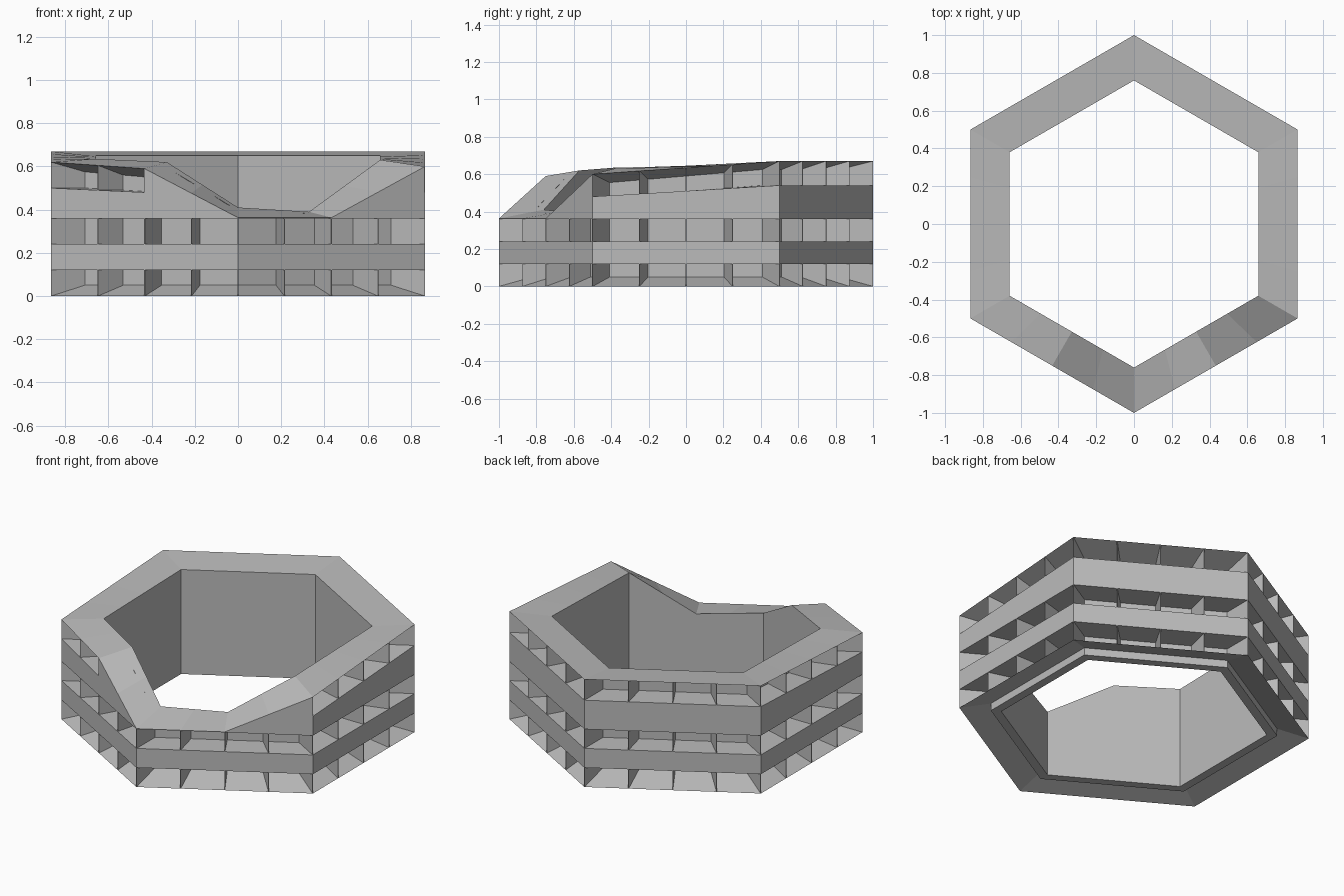
import bpy
import math
from mathutils import Vector

if "Cube" in bpy.data.objects:
    bpy.data.objects.remove(bpy.data.objects["Cube"])

CORE, HOLE = 0.82, 0.76      # cell back wall and inner hole, relative to the outer hexagon

stone = bpy.data.materials.new("stone_grey")
stone.diffuse_color = (0.5, 0.5, 0.5, 1)
stone.use_nodes = True
stone.node_tree.nodes["Principled BSDF"].inputs["Base Color"].default_value = stone.diffuse_color

# Quarter-side station: outer rim height, inner rim height, upper shelf height
KEYS = {0: (0.60, 0.63, 0.48), 4: (0.67, 0.65, 0.54), 12: (0.67, 0.65, 0.54),
        16: (0.62, 0.635, 0.50), 18: (0.59, 0.62, 0.48), 20: (0.363, 0.41, 0.36),
        22: (0.363, 0.39, 0.36), 24: (0.60, 0.63, 0.48)}


def heights(k):
    names = sorted(KEYS)
    for a, b in zip(names, names[1:]):
        if a <= k <= b:
            t = (k - a) / (b - a)
            return [u + (v - u) * t for u, v in zip(KEYS[a], KEYS[b])]


def corner(i):
    a = math.radians(-30 + 60 * i)
    return Vector((math.cos(a), math.sin(a), 0))


def point(k, r, z):
    side, q = divmod(k, 4)
    p = corner(side).lerp(corner(side + 1), q / 4) * r
    return (p.x, p.y, z)


def make(name, verts, faces):
    mesh = bpy.data.meshes.new(name)
    mesh.from_pydata(verts, [], faces)
    mesh.materials.append(stone)
    obj = bpy.data.objects.new(name, mesh)
    bpy.context.collection.objects.link(obj)
    return obj


def sweep(name, first, last, profile):
    """Loft a radius/height profile through the hexagon stations."""
    verts, faces = [], []
    for k in range(first, last + 1):
        pts = profile(*heights(k))
        n = len(pts)
        verts += [point(k, r, z) for r, z in pts]
    for i in range(last - first):
        for j in range(n - 1):
            a = i * n + j
            faces.append((a, a + n, a + n + 1, a + 1))
    return make(name, verts, faces)


def fins(name, first, last, profile):
    """Thin radial dividers between the cells of one row."""
    verts, faces = [], []
    for k in range(first, last + 1):
        faces.append(tuple(range(len(verts), len(verts) + 4)))
        verts += [point(k, r, z) for r, z in profile(*heights(k))]
    mod = make(name, verts, faces).modifiers.new("thickness", "SOLIDIFY")
    mod.thickness = 0.003
    mod.offset = 0


# Inner ring: hole wall, bottom edge and back wall of the cells
sweep("inner_wall", 0, 24, lambda to, ti, s: [
    (HOLE, ti), (HOLE, 0), (CORE, 0), (CORE, to + (ti - to) * 0.75 - 0.002)])

# Sloped floor of the lowest cell row
sweep("sloped_base", 0, 24, lambda to, ti, s: [(CORE, 0.046), (1, 0), (CORE, 0.05)])

# Solid outer bands
sweep("lower_band", 0, 24, lambda to, ti, s: [
    (CORE, 0.12), (1, 0.12), (1, 0.24), (CORE, 0.24)])
sweep("upper_band", 0, 18, lambda to, ti, s: [
    (CORE, 0.36), (1, 0.36), (1, s), (CORE, s)])

# Rim with sloped ceiling over the upper cells, and the solid low front
sweep("rim", 0, 18, lambda to, ti, s: [(CORE, to - 0.045), (1, to), (HOLE, ti)])
sweep("low_front", 18, 24, lambda to, ti, s: [
    (CORE, 0.36), (1, 0.36), (1, to), (HOLE, ti)])

# Cell dividers
fins("lower_fins", 0, 23, lambda to, ti, s: [
    (1, 0), (1, 0.12), (CORE, 0.12), (CORE, 0.05)])
fins("middle_fins", 0, 23, lambda to, ti, s: [
    (1, 0.24), (1, 0.36), (CORE, 0.36), (CORE, 0.24)])
fins("upper_fins", 0, 18, lambda to, ti, s: [
    (1, s), (1, to), (CORE, to - 0.045), (CORE, s)])
